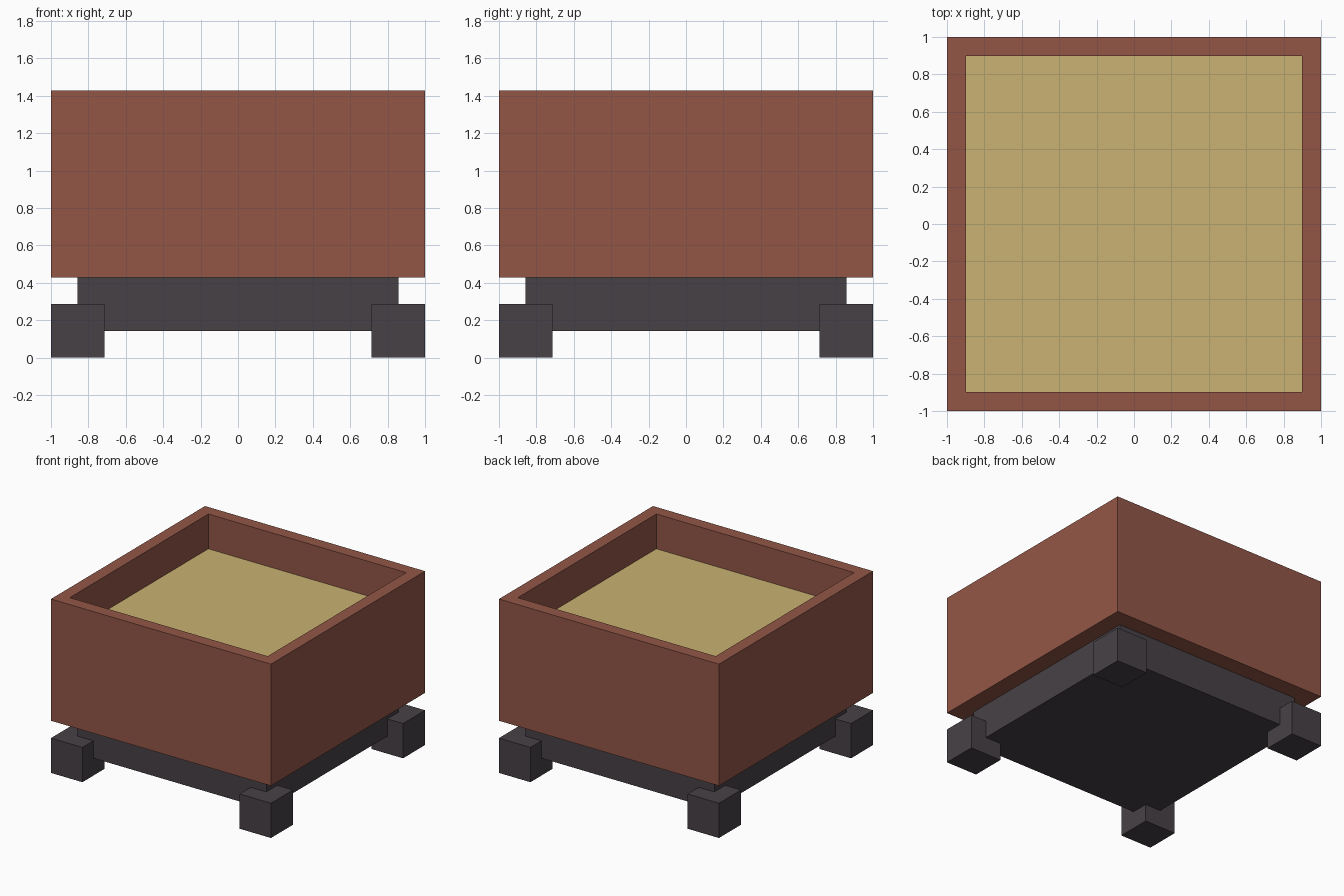
import bpy
import bmesh
from mathutils import Matrix, Vector

if "Cube" in bpy.data.objects:
    bpy.data.objects.remove(bpy.data.objects["Cube"], do_unlink=True)

U = 1 / 7  # module: every size is a multiple of it


def material(name, rgb):
    mat = bpy.data.materials.new(name)
    mat.use_nodes = True
    mat.diffuse_color = (*rgb, 1)
    mat.node_tree.nodes["Principled BSDF"].inputs["Base Color"].default_value = (*rgb, 1)
    return mat


brick = material("brick_red", (0.292, 0.094, 0.062))
sand = material("sand_yellow", (0.591, 0.445, 0.171))
iron = material("dark_grey", (0.062, 0.053, 0.062))


def box_mesh(size, centre):
    bm = bmesh.new()
    bmesh.ops.create_cube(bm, size=1, matrix=Matrix.Translation(centre) @ Matrix.Diagonal((*size, 1)))
    return bm


def finish(bm, name, mats):
    bmesh.ops.recalc_face_normals(bm, faces=bm.faces)
    mesh = bpy.data.meshes.new(name)
    bm.to_mesh(mesh)
    bm.free()
    for mat in mats:
        mesh.materials.append(mat)
    obj = bpy.data.objects.new(name, mesh)
    bpy.context.collection.objects.link(obj)
    return obj


# Square planter with a recessed, sand-coloured floor
bm = box_mesh((14 * U, 14 * U, 7 * U), (0, 0, 6.5 * U))
bm.faces.ensure_lookup_table()
top = max(bm.faces, key=lambda f: f.calc_center_median().z)
bmesh.ops.inset_individual(bm, faces=[top], thickness=U)
floor = bmesh.ops.extrude_discrete_faces(bm, faces=[top])["faces"][0]
bmesh.ops.translate(bm, verts=floor.verts, vec=Vector((0, 0, -2 * U)))
floor.material_index = 1
finish(bm, "planter_box", [brick, sand])

# Plinth under the planter
finish(box_mesh((12 * U, 12 * U, 2 * U), (0, 0, 2 * U)), "plinth", [iron])

# Cube feet at the four corners
for side, sx in (("left", 1), ("right", -1)):
    for end, sy in (("front", -1), ("back", 1)):
        finish(box_mesh((2 * U, 2 * U, 2 * U), (sx * 6 * U, sy * 6 * U, U)),
               f"{end}_{side}_foot", [iron])
